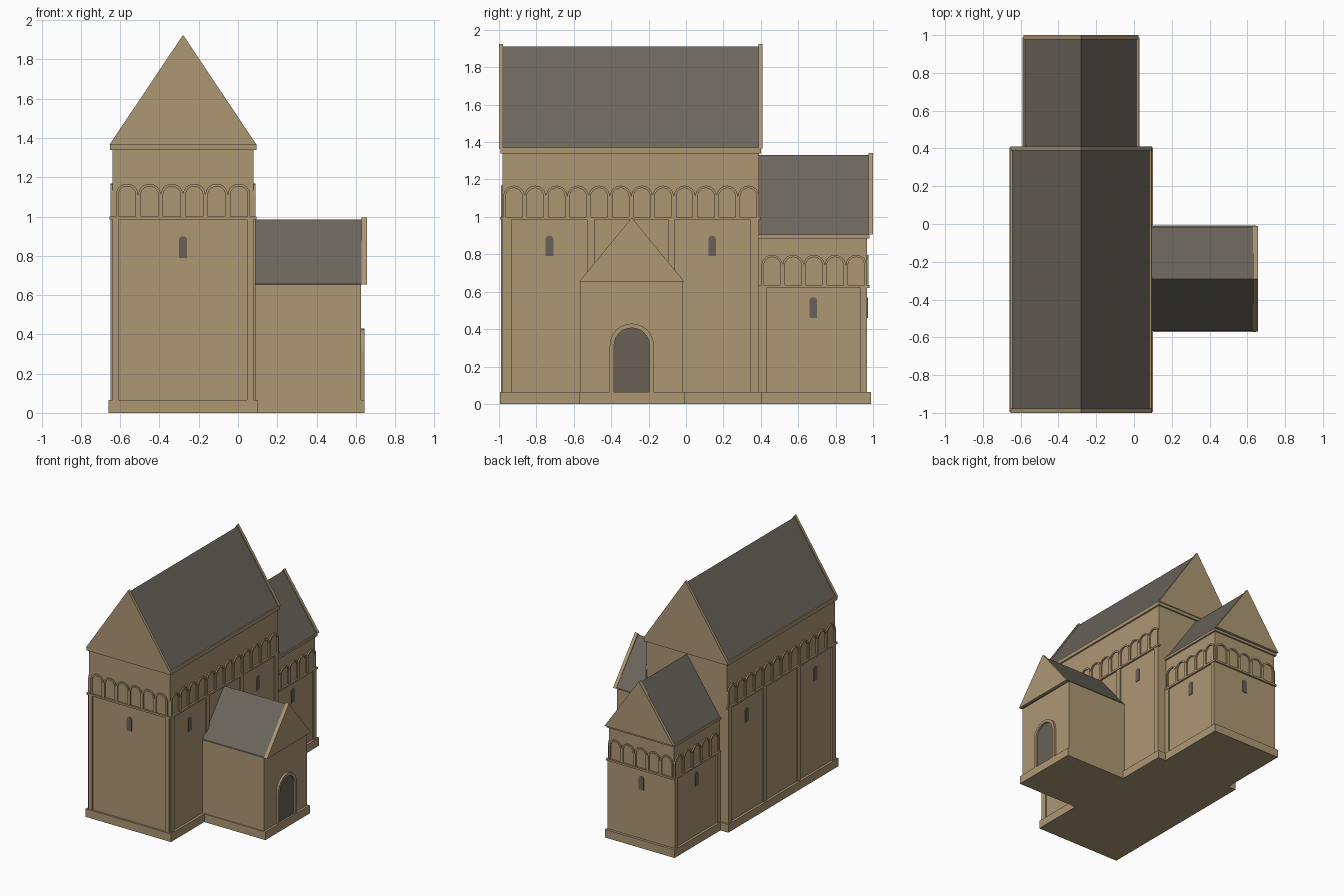
import bpy, bmesh, math

cube = bpy.data.objects.get("Cube")
if cube:
    bpy.data.objects.remove(cube, do_unlink=True)


def material(name, rgb):
    m = bpy.data.materials.new(name)
    m.use_nodes = True
    m.diffuse_color = (*rgb, 1)
    m.node_tree.nodes["Principled BSDF"].inputs["Base Color"].default_value = (*rgb, 1)
    return m


STONE = material("sandstone", (0.42, 0.31, 0.175))
SLATE = material("slate_roof", (0.15, 0.133, 0.108))
DARK = material("dark_opening", (0.14, 0.12, 0.098))
CX = -0.28   # centre line of nave and chancel
PY = -0.29   # centre line of porch
PITCH = 0.114


def extrude(name, outlines, axis, d0, d1, mat=STONE):
    """Extrude (u, z) outlines along axis x or y from d0 to d1."""
    def place(u, z, d):
        return (d, u, z) if axis == "x" else (u, d, z)
    bm = bmesh.new()
    for pts in outlines:
        a = [bm.verts.new(place(u, z, d0)) for u, z in pts]
        b = [bm.verts.new(place(u, z, d1)) for u, z in pts]
        bm.faces.new(a)
        bm.faces.new(b[::-1])
        for i in range(len(pts)):
            j = (i + 1) % len(pts)
            bm.faces.new((a[i], b[i], b[j], a[j]))
    bmesh.ops.recalc_face_normals(bm, faces=bm.faces)
    me = bpy.data.meshes.new(name)
    bm.to_mesh(me)
    bm.free()
    me.materials.append(mat)
    ob = bpy.data.objects.new(name, me)
    bpy.context.collection.objects.link(ob)
    return ob


def rect(u0, u1, z0, z1):
    return [(u0, z0), (u1, z0), (u1, z1), (u0, z1)]


def box(name, x0, x1, y0, y1, z0, z1):
    return extrude(name, [rect(x0, x1, z0, z1)], "y", y0, y1)


def triangle(c, half, z0, z1):
    return [(c - half, z0), (c + half, z0), (c, z1)]


def arc(c, z, r, n=12):
    """Half circle from left to right."""
    return [(c - r * math.cos(math.pi * i / n), z + r * math.sin(math.pi * i / n))
            for i in range(n + 1)]


def opening(c, half, z0, top):
    return [(c - half, z0)] + arc(c, top - half, half) + [(c + half, z0)]


def arch_band(c, count, pitch, z0, top, inner):
    """Row of arches as one outline: openings along the bottom, scallops on top."""
    r = pitch / 2
    centres = [c + (i - (count - 1) / 2) * pitch for i in range(count)]
    pts = [(centres[0] - r, z0)]
    for u in centres:
        pts += opening(u, inner, z0, top - r + inner)
    pts.append((centres[-1] + r, z0))
    for k, u in enumerate(reversed(centres)):
        curve = arc(u, top - r, r)[::-1]
        pts += curve if k == 0 else curve[1:]
    return pts


def on_wall(name, outlines, axis, wall, sign, depth=0.01, mat=STONE):
    """Relief standing proud of a wall plane."""
    return extrude(name, outlines, axis, wall - sign * 0.004, wall + sign * depth, mat)


def window(name, c, z0, axis, wall, sign):
    on_wall(name, [opening(c, 0.021, z0, z0 + 0.11)], axis, wall, sign, 0.005, DARK)


# Nave body
box("nave_walls", CX - 0.36, CX + 0.36, -0.98, 0.39, 0, 1.35)
box("nave_plinth", CX - 0.38, CX + 0.38, -0.995, 0.405, 0, 0.065)
box("nave_cornice", CX - 0.373, CX + 0.373, -0.992, 0.402, 1.34, 1.37)
extrude("nave_roof", [triangle(CX, 0.366, 1.365, 1.91)], "y", -0.985, 0.395, SLATE)
for label, y0, y1 in (("front", -1, -0.978), ("back", 0.388, 0.41)):
    extrude(label + "_nave_gable", [triangle(CX, 0.375, 1.365, 1.925)], "y", y0, y1)

# Nave long sides: pilasters, string course, arcade, windows
nave_strips = ((-0.98, -0.932), (-0.53, -0.49), (-0.097, -0.06), (0.345, 0.39))
for label, s in (("left", 1), ("right", -1)):
    wall = CX + s * 0.36
    on_wall(label + "_nave_pilasters",
            [rect(a, b, 0.06, 0.986) for a, b in nave_strips], "x", wall, s)
    on_wall(label + "_nave_string", [rect(-0.992, 0.4, 0.985, 1.0)], "x", wall, s, 0.014)
    on_wall(label + "_nave_arcade",
            [arch_band(-0.293, 12, PITCH, 0.998, 1.167, 0.044)], "x", wall, s)
    for end, y in (("front", -0.73), ("back", 0.14)):
        window(label + "_nave_window_" + end, y, 0.79, "x", wall, s)

# Nave front
on_wall("front_pilasters", [rect(CX - 0.36, CX - 0.325, 0.06, 0.986),
                            rect(CX + 0.325, CX + 0.36, 0.06, 0.986)], "y", -0.98, -1)
on_wall("front_string", [rect(CX - 0.374, CX + 0.374, 0.985, 1.0)], "y", -0.98, -1, 0.014)
on_wall("front_arcade", [arch_band(CX, 6, PITCH, 0.998, 1.167, 0.044)], "y", -0.98, -1)
window("front_window", CX, 0.79, "y", -0.98, -1)

# Chancel body
box("chancel_walls", CX - 0.29, CX + 0.29, 0.38, 0.967, 0, 0.895)
box("chancel_plinth", CX - 0.31, CX + 0.31, 0.38, 0.988, 0, 0.065)
box("chancel_cornice", CX - 0.303, CX + 0.303, 0.38, 0.98, 0.885, 0.905)
extrude("chancel_roof", [triangle(CX, 0.296, 0.902, 1.33)], "y", 0.38, 0.98, SLATE)
extrude("chancel_gable", [triangle(CX, 0.305, 0.905, 1.342)], "y", 0.976, 1.0)

# Chancel sides and back
for label, s in (("left", 1), ("right", -1)):
    wall = CX + s * 0.29
    on_wall(label + "_chancel_pilasters", [rect(0.385, 0.43, 0.06, 0.621),
                                           rect(0.932, 0.967, 0.06, 0.621)], "x", wall, s)
    on_wall(label + "_chancel_string", [rect(0.385, 0.98, 0.62, 0.635)], "x", wall, s, 0.014)
    on_wall(label + "_chancel_arcade",
            [arch_band(0.685, 5, 0.1125, 0.633, 0.797, 0.044)], "x", wall, s)
    window(label + "_chancel_window", 0.68, 0.46, "x", wall, s)
on_wall("back_string", [rect(CX - 0.304, CX + 0.304, 0.62, 0.635)], "y", 0.967, 1, 0.014)
on_wall("back_arcade", [arch_band(CX, 5, PITCH, 0.633, 0.797, 0.044)], "y", 0.967, 1)
window("back_window", CX, 0.46, "y", 0.967, 1)

# Porch
box("porch_walls", 0.05, 0.627, PY - 0.275, PY + 0.275, 0, 0.66)
box("porch_plinth", 0.05, 0.645, PY - 0.282, PY + 0.282, 0, 0.065)
extrude("porch_roof", [triangle(PY, 0.277, 0.655, 0.984)], "x", 0.07, 0.64, SLATE)
extrude("porch_gable", [triangle(PY, 0.28, 0.655, 0.996)], "x", 0.63, 0.657)
on_wall("porch_door", [opening(PY, 0.096, 0.065, 0.407)], "x", 0.627, 1, 0.004, DARK)
surround = opening(PY, 0.118, 0.06, 0.43) + opening(PY, 0.095, 0.06, 0.406)[::-1]
on_wall("porch_door_surround", [surround], "x", 0.627, 1, 0.018)
